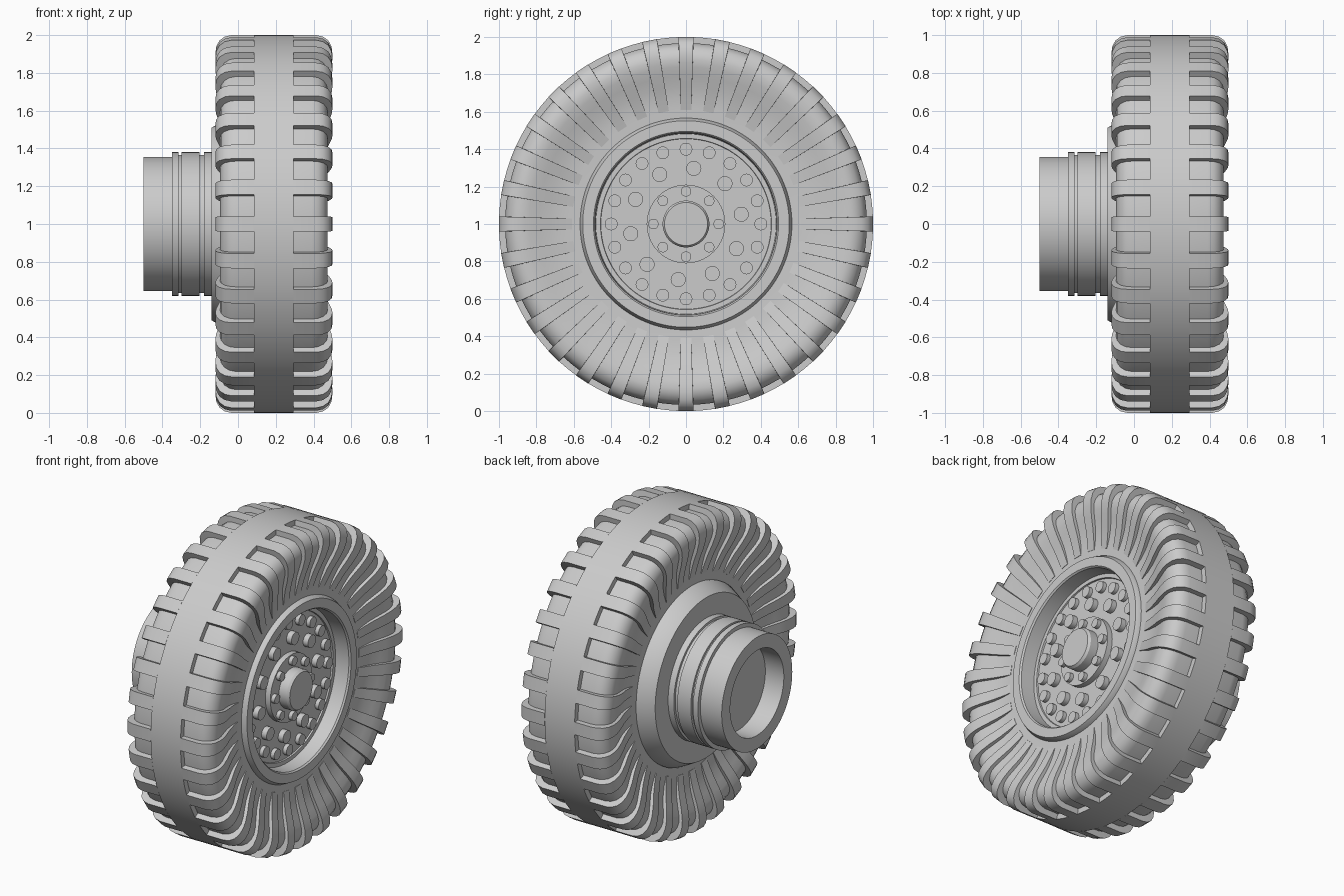
import bpy, bmesh
from math import sin, cos, pi, radians
from mathutils import Matrix, Vector

cube = bpy.data.objects.get("Cube")
if cube:
    bpy.data.objects.remove(cube, do_unlink=True)

CENTRE_Z = 1.0      # axle height
MID = 0.19          # tyre centre plane on x
BAND = 0.105        # half width of the plain tread band
LUGS = 32
FACE = 0.34         # wheel disc face on x

grey = bpy.data.materials.new("plain grey")
grey.use_nodes = True
colour = (0.6, 0.6, 0.6, 1)
grey.diffuse_color = colour
grey.node_tree.nodes["Principled BSDF"].inputs["Base Color"].default_value = colour


def finish(name, bm):
    """Turn a bmesh into a smooth, sharp-edged object on the axle."""
    bmesh.ops.recalc_face_normals(bm, faces=bm.faces)
    mesh = bpy.data.meshes.new(name)
    bm.to_mesh(mesh)
    bm.free()
    mesh.materials.append(grey)
    obj = bpy.data.objects.new(name, mesh)
    obj.location.z = CENTRE_Z
    bpy.context.collection.objects.link(obj)
    bpy.ops.object.select_all(action='DESELECT')
    obj.select_set(True)
    bpy.context.view_layer.objects.active = obj
    bpy.ops.object.shade_smooth_by_angle(angle=radians(32))
    return obj


def lathe(name, profile, closed=False, steps=128):
    """Revolve (x, radius) points about the x axis; radius 0 ends make caps."""
    bm = bmesh.new()
    rings = []
    for x, r in profile:
        if r == 0:
            rings.append([bm.verts.new((x, 0, 0))] * steps)
        else:
            rings.append([bm.verts.new((x, r * sin(2 * pi * i / steps), r * cos(2 * pi * i / steps)))
                          for i in range(steps)])
    pairs = list(zip(rings, rings[1:]))
    if closed:
        pairs.append((rings[-1], rings[0]))
    for a, b in pairs:
        for i in range(steps):
            j = (i + 1) % steps
            corners = list(dict.fromkeys((a[i], a[j], b[j], b[i])))
            bm.faces.new(corners)
    finish(name, bm)


def studs(name, count, ring, radius, x0, x1, start=0):
    """Circle of round bolt heads standing on a face."""
    bm = bmesh.new()
    for i in range(count):
        a = radians(start) + 2 * pi * i / count
        place = Matrix.Translation(((x0 + x1) / 2, ring * sin(a), ring * cos(a)))
        bmesh.ops.create_cone(bm, cap_ends=True, segments=24, radius1=radius, radius2=radius,
                              depth=x1 - x0, matrix=place @ Matrix.Rotation(pi / 2, 4, 'Y'))
    finish(name, bm)


# Tyre carcass: half section mirrored about the centre plane
half = [(0.2, 0.967), (0.235, 0.959), (0.262, 0.94), (0.279, 0.91), (0.285, 0.88),
        (0.279, 0.84), (0.263, 0.79), (0.245, 0.73), (0.235, 0.67), (0.232, 0.62), (0.23, 0.54)]
section = [(MID + t, r) for t, r in half] + [(MID - t, r) for t, r in reversed(half)]
lathe("tyre_carcass", section, closed=True)

# Raised band round the middle of the tread
lathe("tread_band", [(MID - BAND, 0.95), (MID - BAND, 1), (MID + BAND, 1), (MID + BAND, 0.95)], closed=True)

# Tread lugs wrapping from the band over the shoulder and down the sidewall
outer = [(BAND, 1.0), (0.225, 1.0), (0.26, 0.992), (0.288, 0.972), (0.305, 0.94), (0.31, 0.9),
         (0.306, 0.86), (0.29, 0.8), (0.265, 0.73), (0.248, 0.67), (0.234, 0.61)]
inner = [(BAND, 0.94), (0.2, 0.94), (0.225, 0.935), (0.24, 0.925), (0.255, 0.9), (0.26, 0.88),
         (0.255, 0.84), (0.24, 0.78), (0.225, 0.72), (0.22, 0.66), (0.22, 0.61)]


def lugs(name, side):
    """Ring of lugs on one side (+1 or -1) of the tyre."""
    bm = bmesh.new()
    for i in range(LUGS):
        turn = Matrix.Rotation(2 * pi * i / LUGS, 3, 'X')
        rows = []
        for (to, ro), (ti, ri) in zip(outer, inner):
            w = 0.028 + 0.03 * (ro - 0.6)
            pts = ((to, -w, ro), (to, w, ro), (ti, w, ri), (ti, -w, ri))
            rows.append([bm.verts.new(turn @ Vector((side * x, y, z))) for x, y, z in pts])
        for a, b in zip(rows, rows[1:]):
            for k in range(4):
                n = (k + 1) % 4
                bm.faces.new((a[k], a[n], b[n], b[k]))
        bm.faces.new(rows[0])
        bm.faces.new(rows[-1])
    finish(name, bm).location.x = MID


lugs("outer_lugs", 1)
lugs("inner_lugs", -1)

# Rim lip, recessed barrel and wheel disc
lathe("wheel_rim", [(0.2, 0), (0.2, 0.567), (0.42, 0.567), (0.45, 0.552), (0.45, 0.495),
                    (0.44, 0.487), (FACE + 0.01, 0.482), (FACE + 0.01, 0.457), (FACE, 0.455), (FACE, 0)])

# Hub boss with its chamfered cap
lathe("hub_boss", [(0.3, 0), (0.3, 0.21), (0.375, 0.21), (0.375, 0.125), (0.43, 0.125),
                   (0.445, 0.115), (0.445, 0)])
studs("outer_bolts", 20, 0.4, 0.034, FACE - 0.01, FACE + 0.025)
studs("middle_bolts", 10, 0.3, 0.04, FACE - 0.01, FACE + 0.035, 8)
studs("hub_bolts", 8, 0.175, 0.028, 0.365, 0.4)

# Back plate with a chamfered edge
lathe("back_plate", [(0.1, 0), (0.1, 0.56), (-0.05, 0.56), (-0.14, 0.51), (-0.14, 0)])

# Grooved axle drum with an open end
lathe("axle_drum", [(-0.1, 0), (-0.1, 0.38), (-0.18, 0.38), (-0.18, 0.365), (-0.205, 0.365),
                    (-0.205, 0.38), (-0.3, 0.38), (-0.3, 0.365), (-0.315, 0.365), (-0.315, 0.38),
                    (-0.35, 0.38), (-0.35, 0.355), (-0.5, 0.355), (-0.5, 0.27), (-0.37, 0.27), (-0.37, 0)])
